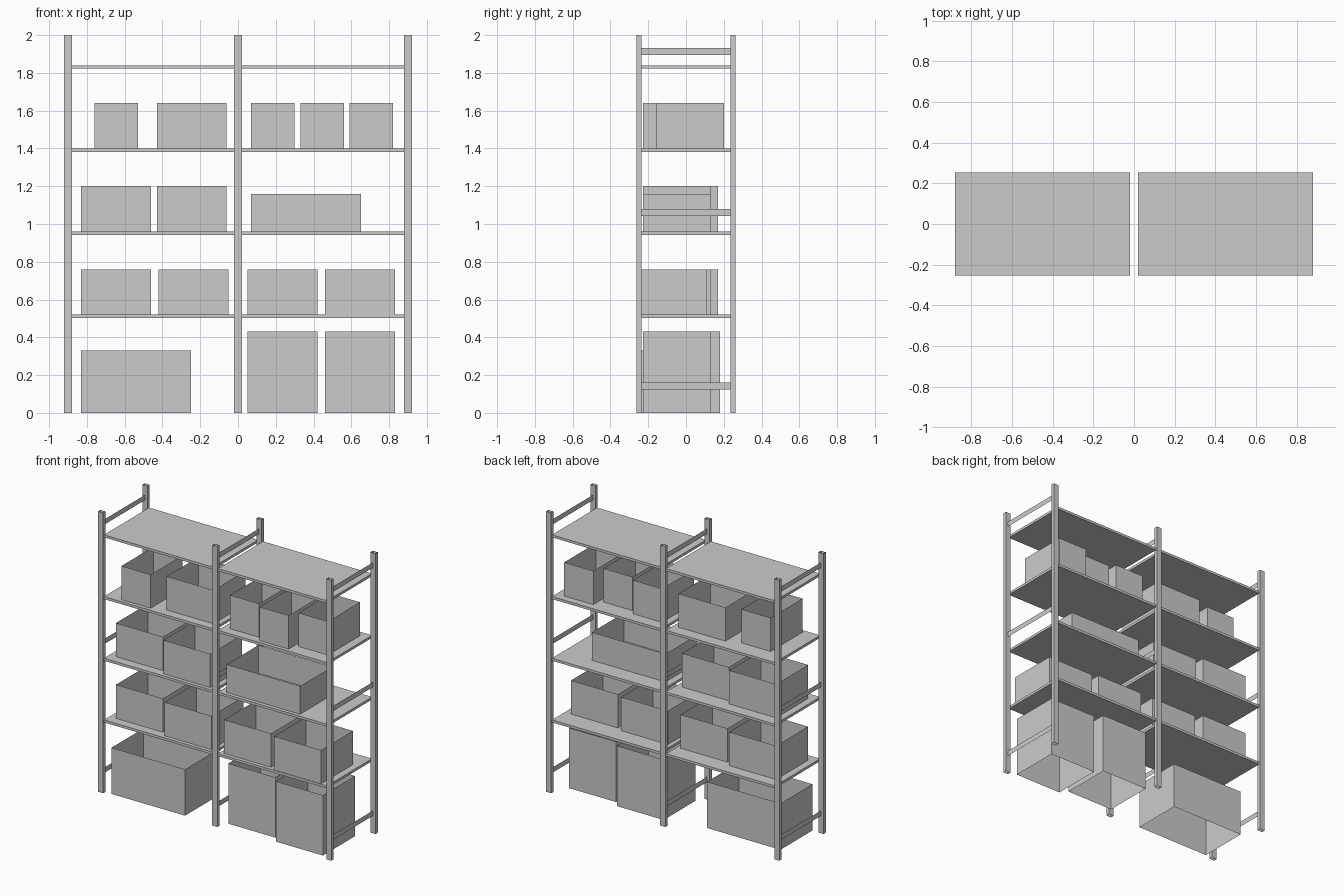
import bpy, bmesh


def make_object(name, verts, faces):
    mesh = bpy.data.meshes.new(name)
    mesh.from_pydata(verts, [], faces)
    ob = bpy.data.objects.new(name, mesh)
    bpy.context.collection.objects.link(ob)
    return ob


def box(name, x, y, z, caps=True):
    """Box from (min, max) ranges; caps=False leaves top and bottom open."""
    corners = [(0, 0), (1, 0), (1, 1), (0, 1)]
    verts = [(x[i], y[j], z[k]) for k in (0, 1) for i, j in corners]
    faces = [(i, (i + 1) % 4, (i + 1) % 4 + 4, i + 4) for i in range(4)]
    if caps:
        faces += [(3, 2, 1, 0), (4, 5, 6, 7)]
    return make_object(name, verts, faces)


# Three ladder frames: open tube posts joined by flat braces
for px in (-0.9, 0, 0.9):
    for side, y in (("front", (-0.262, -0.236)), ("back", (0.236, 0.262))):
        box(side + "_post", (px - 0.02, px + 0.02), y, (0, 2), caps=False)
    for z0, z1 in ((0.125, 0.162), (1.043, 1.08), (1.895, 1.932)):
        make_object("side_brace",
                    [(px, -0.236, z0), (px, 0.236, z0), (px, 0.236, z1), (px, -0.236, z1)],
                    [(0, 1, 2, 3)])

# Shelf boards, two bays
SHELF_TOPS = (0.52, 0.96, 1.40, 1.84)
for top in SHELF_TOPS:
    for x in ((-0.88, -0.02), (0.02, 0.88)):
        box("shelf", x, (-0.254, 0.254), (top - 0.018, top))

# Storage bins, thin-walled and open: base z -> (left x, width, front y, height)
DEPTH = 0.36
bins = {
    0.0: [(-0.83, 0.58, -0.24, 0.33), (0.05, 0.37, -0.18, 0.43), (0.46, 0.37, -0.228, 0.43)],
    0.52: [(-0.83, 0.37, -0.19, 0.24), (-0.42, 0.37, -0.228, 0.24),
           (0.05, 0.37, -0.228, 0.24), (0.46, 0.37, -0.25, 0.24)],
    0.96: [(-0.83, 0.37, -0.19, 0.24), (-0.43, 0.37, -0.228, 0.24), (0.07, 0.58, -0.228, 0.20)],
    1.40: [(-0.76, 0.23, -0.228, 0.24), (-0.43, 0.37, -0.19, 0.24), (0.07, 0.23, -0.19, 0.24),
           (0.33, 0.23, -0.228, 0.24), (0.59, 0.23, -0.158, 0.24)],
}
for base, row in bins.items():
    for x, w, y, h in row:
        box("storage_bin", (x, x + w), (y, y + DEPTH), (base, base + h), caps=False)
